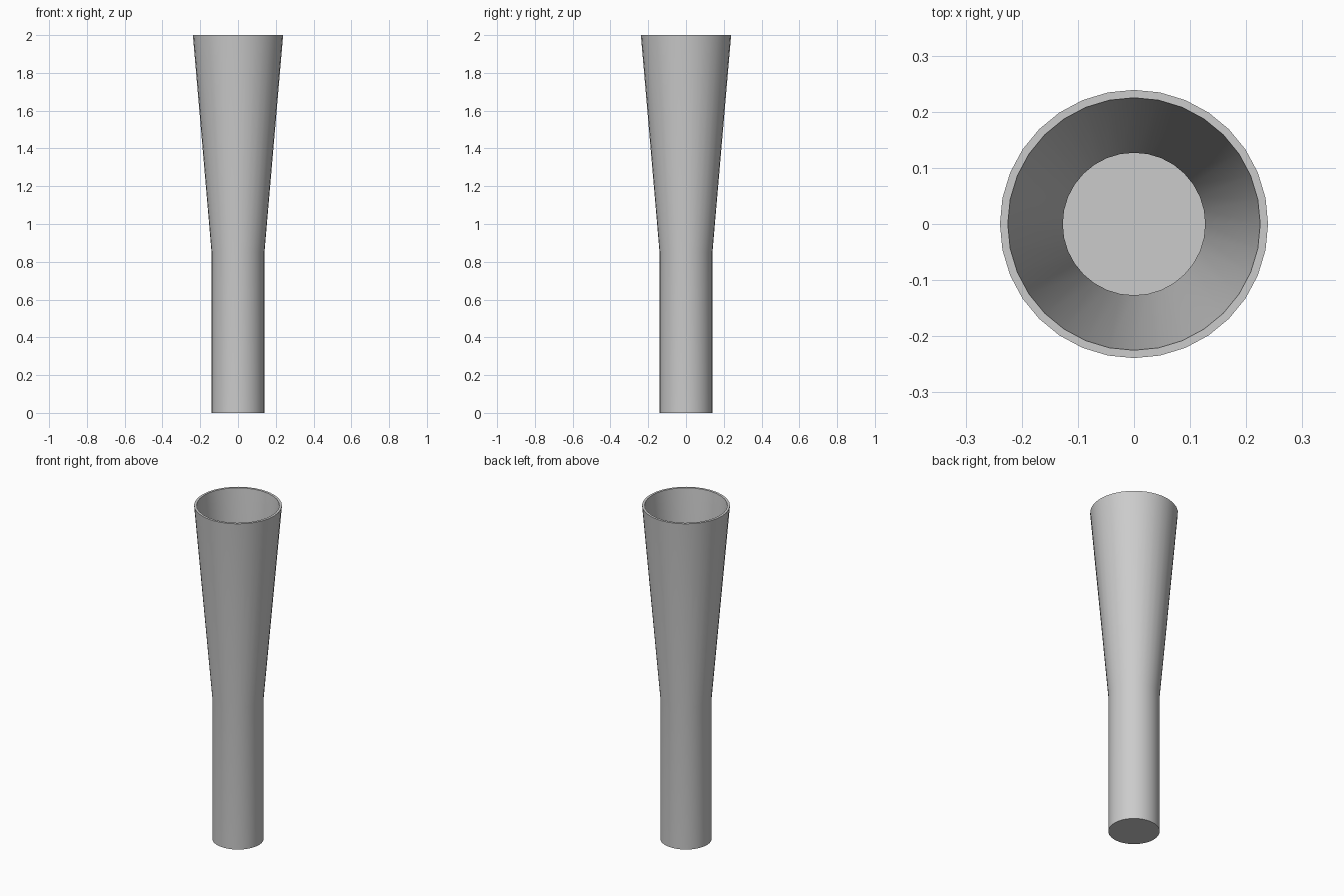
import bpy
import bmesh
from math import cos, sin, tau, radians

cube = bpy.data.objects.get("Cube")
if cube:
    bpy.data.objects.remove(cube, do_unlink=True)

SIDES = 32
# Radius and height: outside from the base up, over the rim, down to the inner floor
PROFILE = [(0.14, 0), (0.14, 0.85), (0.239, 2), (0.225, 2), (0.127, 0.85), (0.127, 0.014)]

grey = bpy.data.materials.new("light grey")
grey.use_nodes = True
grey.diffuse_color = (0.6, 0.6, 0.6, 1)
grey.node_tree.nodes["Principled BSDF"].inputs["Base Color"].default_value = (0.6, 0.6, 0.6, 1)

# Hollow flared tube, closed at the base
bm = bmesh.new()
rings = [[bm.verts.new((r * cos(tau * i / SIDES), r * sin(tau * i / SIDES), z))
          for i in range(SIDES)] for r, z in PROFILE]
for low, high in zip(rings, rings[1:]):
    for i in range(SIDES):
        j = (i + 1) % SIDES
        bm.faces.new((low[i], low[j], high[j], high[i]))
bm.faces.new(rings[0][::-1])
bm.faces.new(rings[-1])
bmesh.ops.recalc_face_normals(bm, faces=bm.faces[:])

mesh = bpy.data.meshes.new("flared_tube")
bm.to_mesh(mesh)
bm.free()
mesh.materials.append(grey)
tube = bpy.data.objects.new("flared_tube", mesh)
bpy.context.collection.objects.link(tube)

# Smooth walls with crisp rim and base edges
bpy.ops.object.select_all(action="DESELECT")
tube.select_set(True)
bpy.context.view_layer.objects.active = tube
bpy.ops.object.shade_smooth_by_angle(angle=radians(30))
